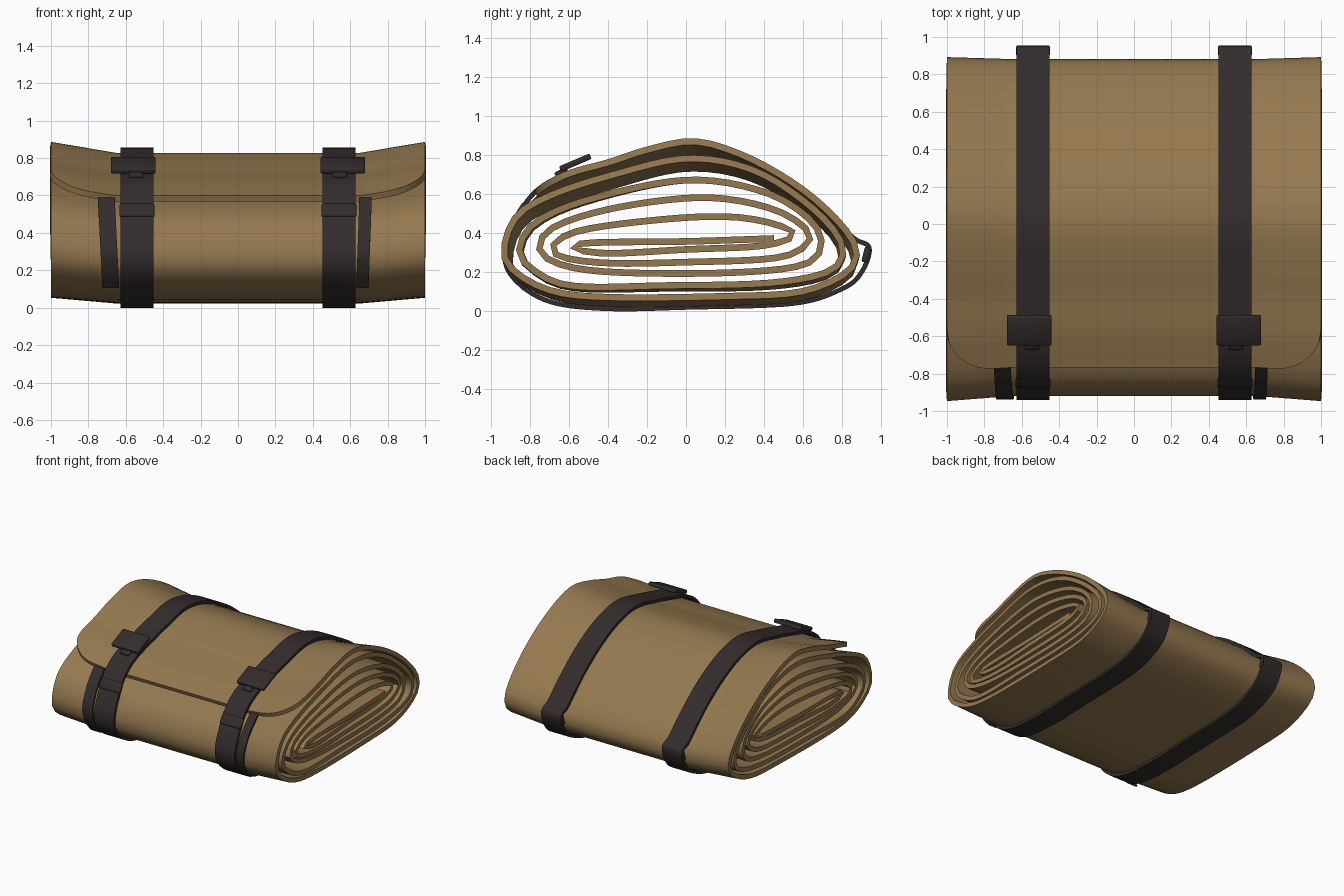
import bpy, bmesh, math
from mathutils import Vector, Matrix

if "Cube" in bpy.data.objects:
    bpy.data.objects.remove(bpy.data.objects["Cube"])


def material(name, rgb):
    m = bpy.data.materials.new(name)
    m.diffuse_color = (*rgb, 1)
    m.use_nodes = True
    m.node_tree.nodes["Principled BSDF"].inputs["Base Color"].default_value = m.diffuse_color
    return m


CLOTH = material("tan_canvas", (0.30, 0.19, 0.08))
LEATHER = material("dark_leather", (0.034, 0.025, 0.025))


def smooth_path(pts, closed=False, n=8):
    """Catmull-Rom curve through (y, z) points."""
    p = [Vector(q) for q in pts]
    if closed:
        p = [p[-1]] + p + p[:2]
    else:
        p = [2 * p[0] - p[1]] + p + [2 * p[-1] - p[-2]]
    out = []
    for a, b, c, d in zip(p, p[1:], p[2:], p[3:]):
        for k in range(n):
            t = k / n
            out.append(0.5 * (2 * b + (c - a) * t + (2 * a - 5 * b + 4 * c - d) * t * t
                              + (3 * b - a - 3 * c + d) * t ** 3))
    out.append(p[-2].copy())
    return out


def finish(ob, mat, mods):
    bpy.context.collection.objects.link(ob)
    ob.data.materials.append(mat)
    bpy.ops.object.select_all(action='DESELECT')
    ob.select_set(True)
    bpy.context.view_layer.objects.active = ob
    for kind, props in mods:
        m = ob.modifiers.new(kind.title(), kind)
        for k, v in props.items():
            setattr(m, k, v)
        bpy.ops.object.modifier_apply(modifier=m.name)
    bpy.ops.object.shade_smooth_by_angle(angle=math.radians(50))
    return ob


def sheet(name, rows, thick, offset, mat):
    """Thick sheet from a grid of points; rows run along the length."""
    bm = bmesh.new()
    g = [[bm.verts.new(p) for p in r] for r in rows]
    for a, b in zip(g, g[1:]):
        for j in range(len(a) - 1):
            bm.faces.new((a[j], b[j], b[j + 1], a[j + 1]))
    bmesh.ops.remove_doubles(bm, verts=bm.verts[:], dist=1e-5)
    me = bpy.data.meshes.new(name)
    bm.to_mesh(me)
    bm.free()
    return finish(bpy.data.objects.new(name, me), mat,
                  [('SOLIDIFY', dict(thickness=thick, offset=offset))])


def box(name, loc, size, tilt, mat):
    me = bpy.data.meshes.new(name)
    bm = bmesh.new()
    bmesh.ops.create_cube(bm, size=1, matrix=Matrix.Translation(loc)
                          @ Matrix.Rotation(math.radians(tilt), 4, 'X')
                          @ Matrix.Diagonal((*size, 1)))
    bm.to_mesh(me)
    bm.free()
    return finish(bpy.data.objects.new(name, me), mat,
                  [('BEVEL', dict(width=0.008, segments=2))])


# rolled blanket: spiral section at the open end, from the flap edge inwards
spiral = [
    (-.79, .65), (-.6, .725), (-.4, .78), (-.2, .845), (.03, .888), (.25, .835), (.5, .71),
    (.72, .545), (.88, .35), (.85, .2), (.6, .085), (.2, .06), (-.4, .055), (-.7, .09), (-.9, .2), (-.95, .32),
    (-.88, .50), (-.7, .61), (-.4, .71), (0, .80), (.35, .74), (.65, .55), (.815, .35), (.76, .2),
    (.45, .13), (-.1, .115), (-.6, .115), (-.82, .22), (-.87, .33),
    (-.78, .47), (-.5, .59), (0, .69), (.4, .63), (.65, .48), (.71, .33), (.6, .22), (.2, .18),
    (-.4, .185), (-.68, .235), (-.77, .33),
    (-.68, .45), (-.35, .55), (.1, .60), (.45, .54), (.64, .42), (.62, .32), (.45, .255), (0, .235),
    (-.4, .23), (-.65, .265), (-.7, .34),
    (-.55, .43), (-.1, .49), (.25, .50), (.5, .45), (.57, .38), (.4, .32), (0, .30),
    (-.4, .28), (-.58, .31), (-.53, .365), (0, .375), (.45, .39),
]
dense = smooth_path(spiral)
arc = [0.0]
for a, b in zip(dense, dense[1:]):
    arc.append(arc[-1] + (b - a).length)


def at(s):
    """Point on the spiral at arc length s."""
    i = next((k for k in range(1, len(arc)) if arc[k] >= s), len(arc) - 1)
    f = min(1, (s - arc[i - 1]) / max(1e-9, arc[i] - arc[i - 1]))
    return dense[i - 1].lerp(dense[i], f)


FLAP = 0.5
TURN1, TURN2 = arc[18 * 8], arc[31 * 8]
lengths = [FLAP + (arc[-1] - FLAP) * k / 230 for k in range(231)]
body = [(at(s), s) for s in lengths]
half = [0, .2, .4, .55, .65, .7, .75, .8, .84, .88, .91, .94, .96, .98, .99, 1]
rows = []
for x in [-h for h in half[:0:-1]] + half:
    u = max(0, (abs(x) - .75) / .25)
    start = 0.24 * (1 - math.sqrt(max(0, 1 - u * u)))          # rounded flap corners
    flap = [start + (FLAP - start) * k / 14 for k in range(14)]
    flare = max(0, (abs(x) - .65) / .35)                       # outer turns flare at the ends
    row = []
    for (y, z), s in [(at(s), s) for s in flap] + body:
        w = 1 - min(1, max(0, (s - TURN1) / (TURN2 - TURN1)))
        w *= 1 - flare
        dy = y - y / (1.03 if y < 0 else 1.012)
        dz = z - (z - .03) / 1.035
        row.append((x, y - dy * w, z - dz * w))
    rows.append(row)
sheet("rolled_blanket", rows, 0.034, -1, CLOTH)

# straps with buckles, keepers and loose tails, mirrored left and right
strap = smooth_path([
    (-.5, .735), (-.25, .80), (0, .845), (.25, .795), (.5, .67), (.72, .502), (.86, .375), (.94, .325),
    (.90, .2), (.8, .115), (.55, .04), (0, .02), (-.4, .013), (-.7, .05), (-.88, .165), (-.93, .3),
    (-.865, .48), (-.78, .605), (-.66, .685)], closed=True)
tail = smooth_path([(-.83, .11), (-.89, .18), (-.928, .27), (-.922, .35), (-.88, .44), (-.83, .51), (-.76, .585)])

for sx, side, foot, lean, hw in ((-1, "left", .68, .05, .045), (1, "right", .665, .035, .033)):
    cx = sx * .54
    sheet(side + "_strap", [[(cx + d, y, z) for y, z in strap] for d in (-.088, .088)],
          0.024, 0, LEATHER)
    sheet(side + "_strap_tail",
          [[(sx * (foot + lean * (z - .1)) + d, y, z) for y, z in tail] for d in (-hw, hw)],
          0.016, 0, LEATHER)
    box(side + "_buckle", (sx * .56, -.568, .762), (.24, .17, .03), 23, LEATHER)
    box(side + "_buckle_tongue", (sx * .545, -.64, .715), (.075, .07, .025), 28, LEATHER)
    # keeper sits flush around the strap, showing only as nubs at its edges
    box(side + "_front_keeper", (cx, -.85, .52), (.186, .08, .022), 57, LEATHER)
    box(side + "_back_slider", (cx, .925, .29), (.184, .08, .034), 76, LEATHER)
